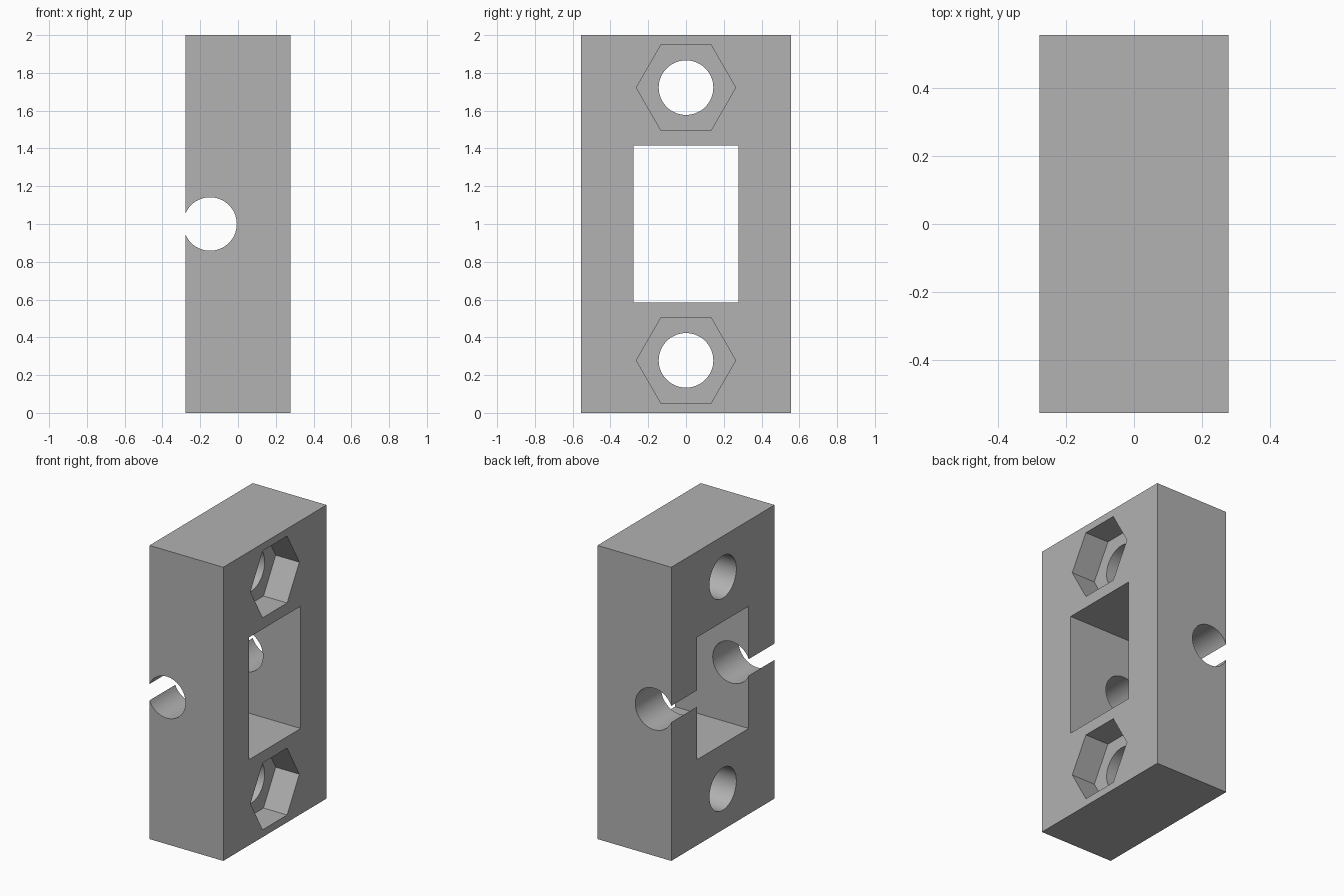
import bpy
from math import pi

cube = bpy.data.objects.get("Cube")
if cube:
    bpy.data.objects.remove(cube, do_unlink=True)

# Single plain grey
grey = bpy.data.materials.new("plain_grey")
grey.use_nodes = True
colour = (0.445, 0.445, 0.445, 1)
grey.diffuse_color = colour
grey.node_tree.nodes["Principled BSDF"].inputs["Base Color"].default_value = colour

WIDTH, DEPTH, HEIGHT = 0.556, 1.111, 2.0


def box(name, size, centre):
    bpy.ops.mesh.primitive_cube_add(size=1, location=centre)
    obj = bpy.context.object
    obj.name = name
    obj.scale = size
    bpy.ops.object.transform_apply(location=False, rotation=False, scale=True)
    obj.data.materials.append(grey)
    return obj


def prism(name, sides, radius, length, centre, rotation):
    bpy.ops.mesh.primitive_cylinder_add(vertices=sides, radius=radius, depth=length,
                                        location=centre, rotation=rotation)
    obj = bpy.context.object
    obj.name = name
    obj.data.materials.append(grey)
    return obj


body = box("clamp_block", (WIDTH, DEPTH, HEIGHT), (0, 0, HEIGHT / 2))

# Rectangular window through the block, and rod channel breaking out of the -x face
cutters = [
    box("window_cutter", (1, 0.556, 0.833), (0, 0, 1)),
    prism("rod_channel_cutter", 64, 0.1415, 2, (-0.148, 0, 1), (pi / 2, 0, 0)),
]

# Bolt holes with hexagonal nut pockets sunk into the +x face
pocket = 0.178
for label, z in (("lower", 0.278), ("upper", 1.722)):
    cutters.append(prism(label + "_bolt_cutter", 64, 0.1445, 1, (0, 0, z), (0, pi / 2, 0)))
    # A vertex of each hexagon points along y
    cutters.append(prism(label + "_nut_cutter", 6, 0.263, 1,
                         (WIDTH / 2 - pocket + 0.5, 0, z), (0, pi / 2, 0)))

for cutter in cutters:
    cutter.hide_render = True
    cut = body.modifiers.new(cutter.name, "BOOLEAN")
    cut.operation = "DIFFERENCE"
    cut.solver = "EXACT"
    cut.object = cutter

# Apply the cuts, then discard the cutters
bpy.ops.object.select_all(action="DESELECT")
body.select_set(True)
bpy.context.view_layer.objects.active = body
for cutter in cutters:
    bpy.ops.object.modifier_apply(modifier=cutter.name)
    bpy.data.objects.remove(cutter, do_unlink=True)

bpy.ops.object.shade_smooth_by_angle(angle=pi / 6)
